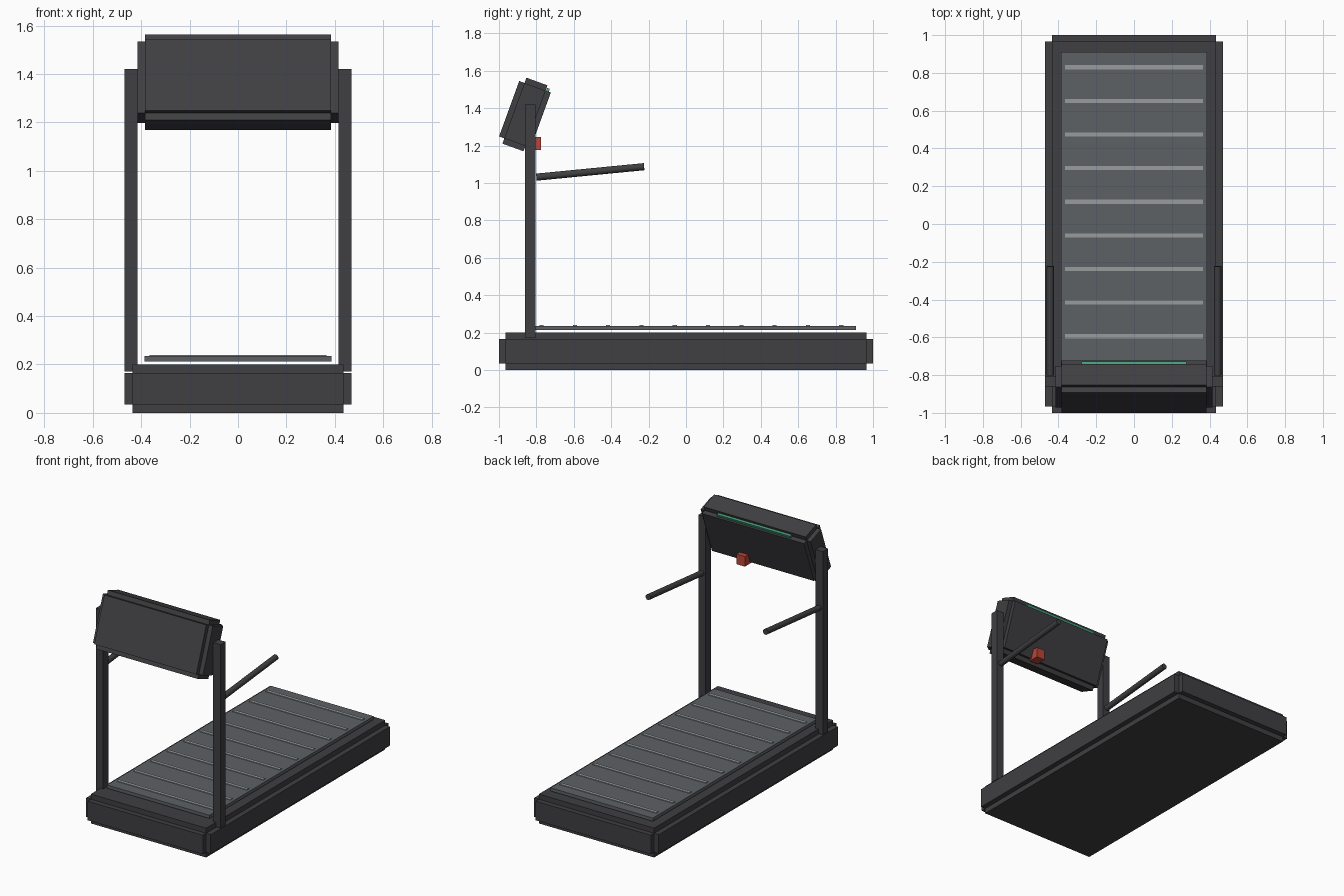
import bpy, bmesh, math
from mathutils import Matrix, Vector

if "Cube" in bpy.data.objects:
    bpy.data.objects.remove(bpy.data.objects["Cube"])


def material(name, rgb):
    m = bpy.data.materials.new(name)
    m.diffuse_color = (*rgb, 1)
    m.use_nodes = True
    m.node_tree.nodes["Principled BSDF"].inputs["Base Color"].default_value = m.diffuse_color
    return m


DARK = material("dark_frame", (0.05, 0.05, 0.055))
BELT = material("belt_grey", (0.11, 0.12, 0.13))
STRIPE = material("stripe_grey", (0.32, 0.33, 0.34))
GREEN = material("screen_green", (0.06, 0.35, 0.2))
RED = material("key_red", (0.5, 0.06, 0.04))


def finish(bm, name, mat, matrix=Matrix()):
    bmesh.ops.recalc_face_normals(bm, faces=bm.faces)
    bm.transform(matrix)
    me = bpy.data.meshes.new(name)
    bm.to_mesh(me)
    bm.free()
    me.materials.append(mat)
    ob = bpy.data.objects.new(name, me)
    bpy.context.collection.objects.link(ob)
    return ob


def box(name, lo, hi, mat, matrix=Matrix()):
    lo, hi = Vector(lo), Vector(hi)
    bm = bmesh.new()
    bmesh.ops.create_cube(bm, size=1)
    bmesh.ops.scale(bm, vec=hi - lo, verts=bm.verts)
    bmesh.ops.translate(bm, vec=(lo + hi) / 2, verts=bm.verts)
    return finish(bm, name, mat, matrix)


def stepped_box(name, size, step, mat, matrix):
    """Box with every edge notched: an inner box whose six faces are pushed out."""
    bm = bmesh.new()
    bmesh.ops.create_cube(bm, size=1)
    bmesh.ops.scale(bm, vec=[s - 2 * step for s in size], verts=bm.verts)
    bm.normal_update()
    normals = [f.normal.copy() for f in bm.faces]
    new = bmesh.ops.extrude_discrete_faces(bm, faces=bm.faces[:])["faces"]
    for f in new:
        c = f.calc_center_median()
        n = max(normals, key=lambda v: v.dot(f.normal))
        n = n if n.dot(c) > 0 else -n
        bmesh.ops.translate(bm, vec=n * step, verts=f.verts[:])
    return finish(bm, name, mat, matrix)


# deck base
stepped_box("deck_base", (0.94, 2.0, 0.2), 0.035, DARK, Matrix.Translation((0, 0, 0.1)))

# running belt with cross stripes
box("running_belt", (-0.387, -0.86, 0.213), (0.387, 0.91, 0.235), BELT)
for i in range(10):
    y = 0.83 - i * 0.178
    box(f"belt_stripe_{i + 1}", (-0.365, y - 0.011, 0.225), (0.365, y + 0.011, 0.24), STRIPE)

# upright posts and handrails
for side, s in (("left", -1), ("right", 1)):
    box(f"{side}_post", (s * 0.4425 - 0.0275, -0.86, 0.17),
        (s * 0.4425 + 0.0275, -0.805, 1.42), DARK)
    a, b = Vector((s * 0.443, -0.8, 1.031)), Vector((s * 0.443, -0.224, 1.087))
    bm = bmesh.new()
    bmesh.ops.create_cone(bm, cap_ends=True, segments=16, radius1=0.019,
                          radius2=0.019, depth=(b - a).length)
    turn = (b - a).to_track_quat('Z', 'Y').to_matrix().to_4x4()
    rail = finish(bm, f"{side}_handrail", DARK, Matrix.Translation((a + b) / 2) @ turn)
    for p in rail.data.polygons:
        p.use_smooth = len(p.vertices) == 4
    rail.data.update()

# tilted console and its screen, which shows in the upper rear notch
tilt = Matrix.Translation((0, -0.861, 1.366)) @ Matrix.Rotation(math.radians(-20), 4, 'X')
stepped_box("console", (0.83, 0.18, 0.375), 0.03, DARK, tilt)
box("screen", (-0.278, 0.063, 0.0), (0.278, 0.078, 0.174), GREEN, tilt)

# safety key
box("safety_key", (0.098, -0.845, 1.177), (0.162, -0.775, 1.246), RED)
